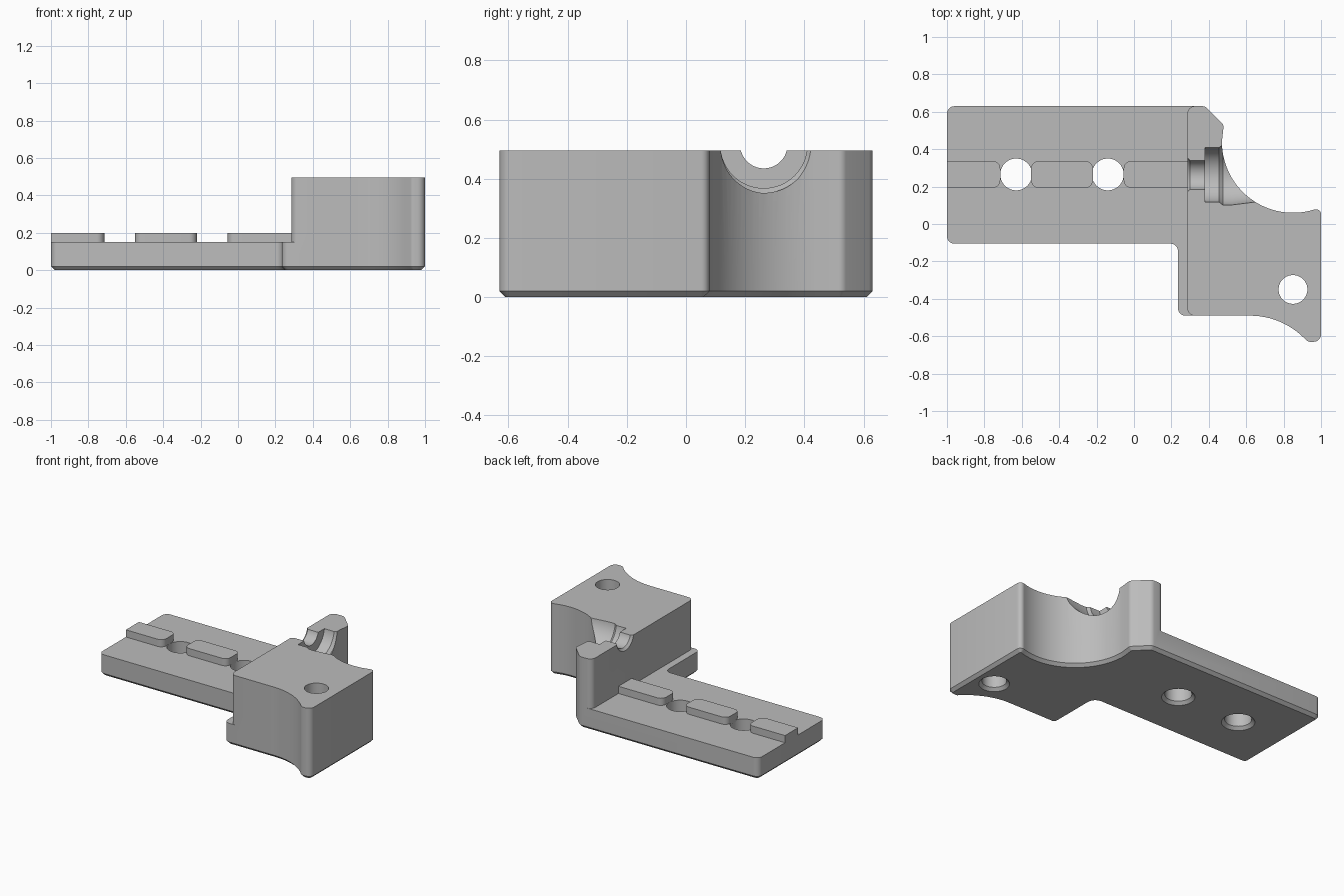
import bpy, bmesh, math
from mathutils import Vector, Matrix

if "Cube" in bpy.data.objects:
    bpy.data.objects.remove(bpy.data.objects["Cube"])

GREY = (0.5, 0.5, 0.5, 1)
mat = bpy.data.materials.new("plain grey")
mat.use_nodes = True
mat.diffuse_color = GREY
mat.node_tree.nodes["Principled BSDF"].inputs["Base Color"].default_value = GREY


def rounded(corners, steps=6):
    """Outline from (x, y, fillet radius) corners."""
    out = []
    for i, (x, y, r) in enumerate(corners):
        p = Vector((x, y))
        if r == 0:
            out.append(p)
            continue
        d1 = (p - Vector(corners[i - 1][:2])).normalized()
        d2 = (Vector(corners[(i + 1) % len(corners)][:2]) - p).normalized()
        half = d1.angle(d2) / 2
        centre = p + (d2 - d1).normalized() * r / math.cos(half)
        t = r * math.tan(half)
        v1, v2 = p - d1 * t - centre, p + d2 * t - centre
        a1 = math.atan2(v1.y, v1.x)
        turn = math.atan2(v1.x * v2.y - v1.y * v2.x, v1.dot(v2))
        for k in range(steps + 1):
            a = a1 + turn * k / steps
            out.append(centre + Vector((math.cos(a), math.sin(a))) * r)
    return out


def arc(cx, cy, r, start, end, steps):
    angles = [math.radians(start + (end - start) * k / steps) for k in range(steps + 1)]
    return [(cx + r * math.cos(a), cy + r * math.sin(a), 0) for a in angles]


def inset(points, d):
    """Move a counter-clockwise outline inward by d."""
    out = []
    for i, p in enumerate(points):
        d1 = (p - points[i - 1]).normalized()
        d2 = (points[(i + 1) % len(points)] - p).normalized()
        n1, n2 = Vector((-d1.y, d1.x)), Vector((-d2.y, d2.x))
        out.append(p + (n1 + n2) * d / (1 + n1.dot(n2)))
    return out


def loft(name, rings):
    """Closed solid through rings of equal point count."""
    bm = bmesh.new()
    loops = [[bm.verts.new(p) for p in ring] for ring in rings]
    n = len(loops[0])
    for lo, hi in zip(loops, loops[1:]):
        for i in range(n):
            j = (i + 1) % n
            bm.faces.new((lo[i], lo[j], hi[j], hi[i]))
    bm.faces.new(loops[0][::-1])
    bm.faces.new(loops[-1])
    bmesh.ops.recalc_face_normals(bm, faces=bm.faces)
    mesh = bpy.data.meshes.new(name)
    bm.to_mesh(mesh)
    bm.free()
    mesh.materials.append(mat)
    ob = bpy.data.objects.new(name, mesh)
    bpy.context.collection.objects.link(ob)
    return ob


def prism(name, layers):
    return loft(name, [[(p.x, p.y, z) for p in pts] for pts, z in layers])


def turned(name, profile, matrix, n=64):
    """Solid of revolution from (height, radius) pairs."""
    rings = [[matrix @ Vector((r * math.cos(k * math.tau / n), r * math.sin(k * math.tau / n), h))
              for k in range(n)] for h, r in profile]
    return loft(name, rings)


def activate(ob):
    bpy.ops.object.select_all(action="DESELECT")
    ob.select_set(True)
    bpy.context.view_layer.objects.active = ob


def cut(target, cutter):
    cutter.hide_render = True
    mod = target.modifiers.new("cut", "BOOLEAN")
    mod.operation, mod.solver, mod.object = "DIFFERENCE", "EXACT", cutter
    activate(target)
    bpy.ops.object.modifier_apply(modifier=mod.name)
    bpy.data.objects.remove(cutter)


BASE_TOP, TOP, CHAMFER, STEP_X = 0.15, 0.495, 0.02, 0.285
RAIL_Y = 0.265

# Bracket body with chamfered bottom edge
outline = rounded(
    [(-1, -0.105, 0.04), (0.235, -0.105, 0.04), (0.235, -0.49, 0.04)]
    + arc(0.62, -0.9, 0.41, 90, 45, 12)
    + [(0.93, -0.63, 0.03), (1, -0.63, 0.04), (1, 0.088, 0.027)]
    + arc(0.85, 0.44, 0.38, 287, 180, 28)
    + [(0.48, 0.53, 0.03), (0.38, 0.63, 0.04), (-1, 0.63, 0.04)])
body = prism("bracket_body", [(inset(outline, CHAMFER), 0), (outline, CHAMFER), (outline, TOP)])

# Step down to the thin plate, leaving rounded corners on the block
R = 0.04
step = [Vector(p[:2]) for p in
        [(-1.2, 0.8, 0), (-1.2, -0.8, 0), (STEP_X + R, -0.8, 0)]
        + arc(STEP_X + R, -0.49 + R, R, 270, 180, 6)
        + arc(STEP_X + R, 0.63 - R, R, 180, 90, 6)
        + [(STEP_X + R, 0.8, 0)]]
cut(body, prism("step_cutter", [(step, BASE_TOP), (step, 0.7)]))

# Vertical holes, countersunk underneath
for x, y, r in [(-0.63, RAIL_Y, 0.085), (-0.14, RAIL_Y, 0.085), (0.85, -0.35, 0.077)]:
    profile = [(-0.02, r + 0.04), (CHAMFER, r), (0.7, r)]
    cut(body, turned("hole_cutter", profile, Matrix.Translation((x, y, 0))))

# Stepped horizontal groove across the top of the block
groove = [(0.27, 0.11), (0.3, 0.08), (0.38, 0.08), (0.3801, 0.147),
          (0.455, 0.147), (0.475, 0.163), (0.52, 0.163), (0.65, 0.147), (0.75, 0.147)]
place = Matrix.Translation((0, 0.263, 0.515)) @ Matrix.Rotation(math.pi / 2, 4, "Y")
cut(body, turned("groove_cutter", groove, place))

# Raised rail pieces between the holes
parts = [body]
y0, y1 = RAIL_Y - 0.072, RAIL_Y + 0.072
for name, x0, x1, ra, rb in [("outer_rail", -1, -0.715, 0, R),
                             ("middle_rail", -0.55, -0.22, R, R),
                             ("inner_rail", -0.055, STEP_X + 0.01, R, 0)]:
    pts = rounded([(x0, y0, ra), (x1, y0, rb), (x1, y1, rb), (x0, y1, ra)])
    parts.append(prism(name, [(pts, BASE_TOP - 0.01), (pts, 0.2)]))

for ob in parts:
    activate(ob)
    bpy.ops.object.shade_smooth_by_angle(angle=math.radians(30))
